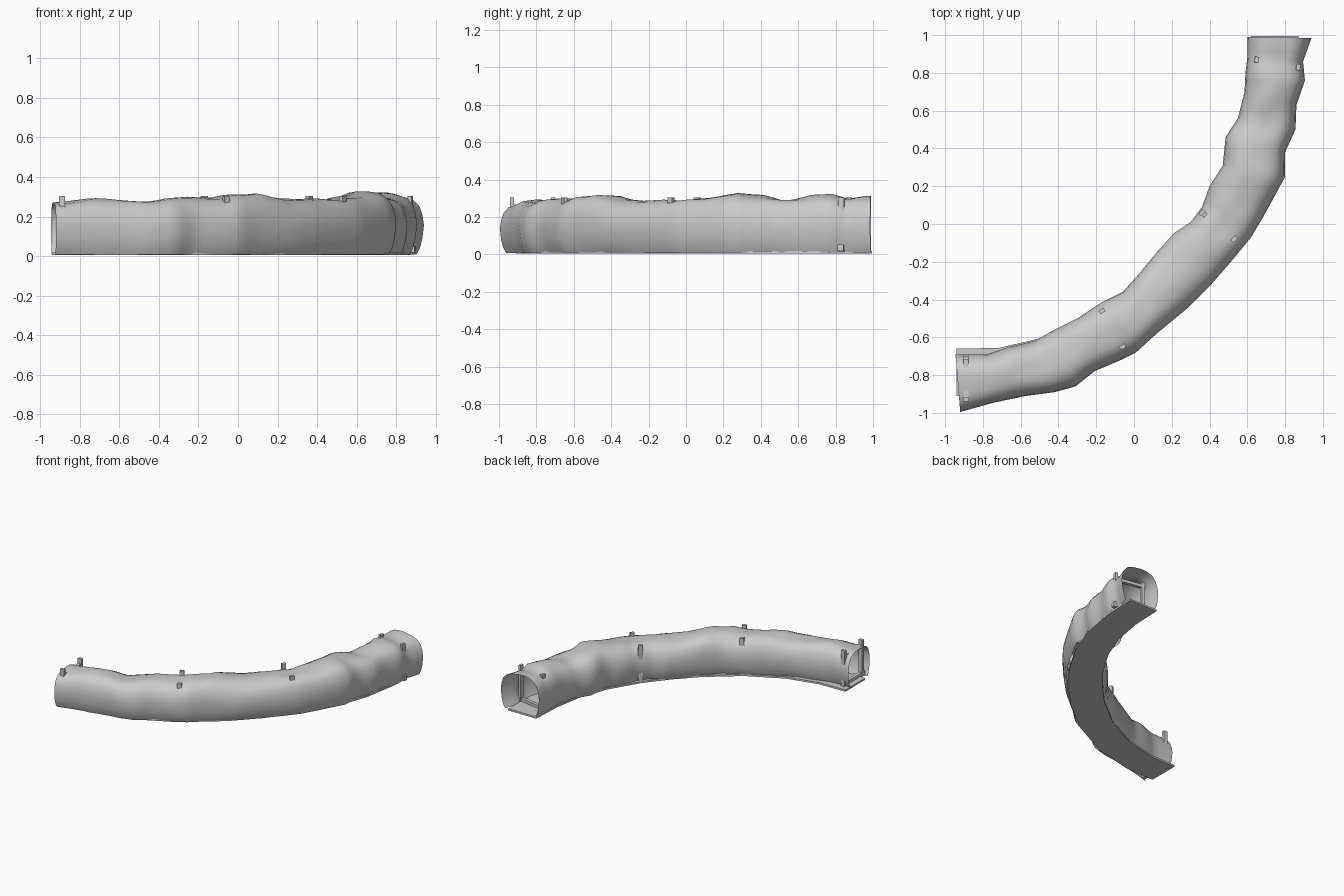
import bpy, bmesh
from math import atan2
from mathutils import Vector, noise

if "Cube" in bpy.data.objects:
    bpy.data.objects.remove(bpy.data.objects["Cube"])

# Wall stations along the tunnel: inner x, y, outer x, y, roof height
stations = [
    (-.945, -.69, -.92, -.995, .275), (-.78, -.69, -.74, -.945, .285),
    (-.66, -.65, -.57, -.91, .285), (-.53, -.62, -.42, -.89, .28),
    (-.42, -.56, -.31, -.86, .295), (-.30, -.50, -.21, -.78, .30),
    (-.18, -.42, -.07, -.72, .295), (-.06, -.36, .01, -.68, .31),
    (.03, -.26, .12, -.58, .32), (.12, -.15, .29, -.44, .29),
    (.21, -.05, .40, -.33, .285), (.30, .01, .53, -.18, .29),
    (.36, .09, .62, -.07, .29), (.40, .20, .68, .03, .30),
    (.47, .31, .80, .25, .325), (.485, .46, .80, .38, .31),
    (.55, .56, .855, .50, .295), (.585, .70, .86, .63, .31),
    (.59, .80, .905, .76, .32), (.60, .88, .895, .86, .30),
    (.60, .99, .94, .985, .31)]
# Half of the arched cross-section: sideways fraction, height fraction
half = [(-.78, .03), (-.88, .14), (-.95, .28), (-1, .5), (-.96, .66),
        (-.87, .81), (-.70, .92), (-.45, .98), (-.2, .995)]
profile = half + [(0, 1)] + [(-u, h) for u, h in reversed(half)]
SUB = 3


def grid_object(name, rows):
    bm = bmesh.new()
    vs = [[bm.verts.new(p) for p in row] for row in rows]
    for a, b in zip(vs, vs[1:]):
        for i in range(len(a) - 1):
            bm.faces.new((a[i], a[i + 1], b[i + 1], b[i]))
    bmesh.ops.recalc_face_normals(bm, faces=bm.faces)
    me = bpy.data.meshes.new(name)
    bm.to_mesh(me)
    bm.free()
    ob = bpy.data.objects.new(name, me)
    bpy.context.collection.objects.link(ob)
    for p in me.polygons:
        p.use_smooth = True
    return ob


# Rocky tunnel shell, open at both ends
rows = []
for k in range((len(stations) - 1) * SUB + 1):
    i, f = divmod(k, SUB)
    a, b = stations[i], stations[min(i + 1, len(stations) - 1)]
    ix, iy, ox, oy, top = (p + (q - p) * f / SUB for p, q in zip(a, b))
    inner, outer = Vector((ix, iy, 0)), Vector((ox, oy, 0))
    mid, side = (inner + outer) / 2, (outer - inner) / 2
    row = []
    for u, h in profile:
        p = mid + side * u + Vector((0, 0, top * h))
        out = (side * u + Vector((0, 0, top * (h - .5)))).normalized()
        amp = .012 * (1 - abs(u) ** 4) * (h > .1)
        row.append(p + out * amp * noise.noise(p * 9))
    rows.append(row)
grid_object("tunnel_wall", rows)

# Flat floor strip
path = [(-.94, -.785), (-.70, -.78), (-.42, -.715), (-.12, -.565), (.14, -.36),
        (.30, -.195), (.45, -.01), (.60, .24), (.69, .48), (.735, .74), (.745, .995)]
path = [Vector((x, y, 0)) for x, y in path]
floor = []
for i, p in enumerate(path):
    d = (path[min(i + 1, len(path) - 1)] - path[max(i - 1, 0)]).normalized()
    if i in (0, len(path) - 1):
        d = Vector((1, 0, 0)) if i == 0 else Vector((0, 1, 0))
    n = Vector((-d.y, d.x, 0)) * .125
    floor.append([p + n + Vector((0, 0, .012)), p - n + Vector((0, 0, .012))])
slab = grid_object("tunnel_floor", floor)
thick = slab.modifiers.new("thickness", 'SOLIDIFY')
thick.thickness = .014
thick.offset = 0
for p in slab.data.polygons:
    p.use_smooth = False


def box(name, loc, size, angle):
    bpy.ops.mesh.primitive_cube_add(size=1, location=loc, rotation=(0, 0, angle))
    ob = bpy.context.object
    ob.name = name
    ob.scale = size


# Timber support frames: two posts, a lintel and a sill each
frames = [((-.89, -.71), (-.89, -.93)), ((-.17, -.46), (-.06, -.65)),
          ((.36, .06), (.53, -.08)), ((.65, .87), (.87, .83))]
for n, (a, b) in enumerate(frames, 1):
    a, b = Vector((*a, 0)), Vector((*b, 0))
    d = b - a
    ang = atan2(d.y, d.x)
    for s, p in (("inner", a), ("outer", b)):
        box(f"post_{s}_{n}", p + Vector((0, 0, .16)), (.022, .032, .29), ang)
    for part, z in (("lintel", .255), ("sill", .035)):
        box(f"{part}_{n}", (a + b) / 2 + Vector((0, 0, z)),
            (d.length + .02, .026, .024), ang)
    # Flared post foot that breaks through the outer wall
    box(f"post_foot_{n}", b + d.normalized() * .012 + Vector((0, 0, .035)),
        (.026, .032, .035), ang)
